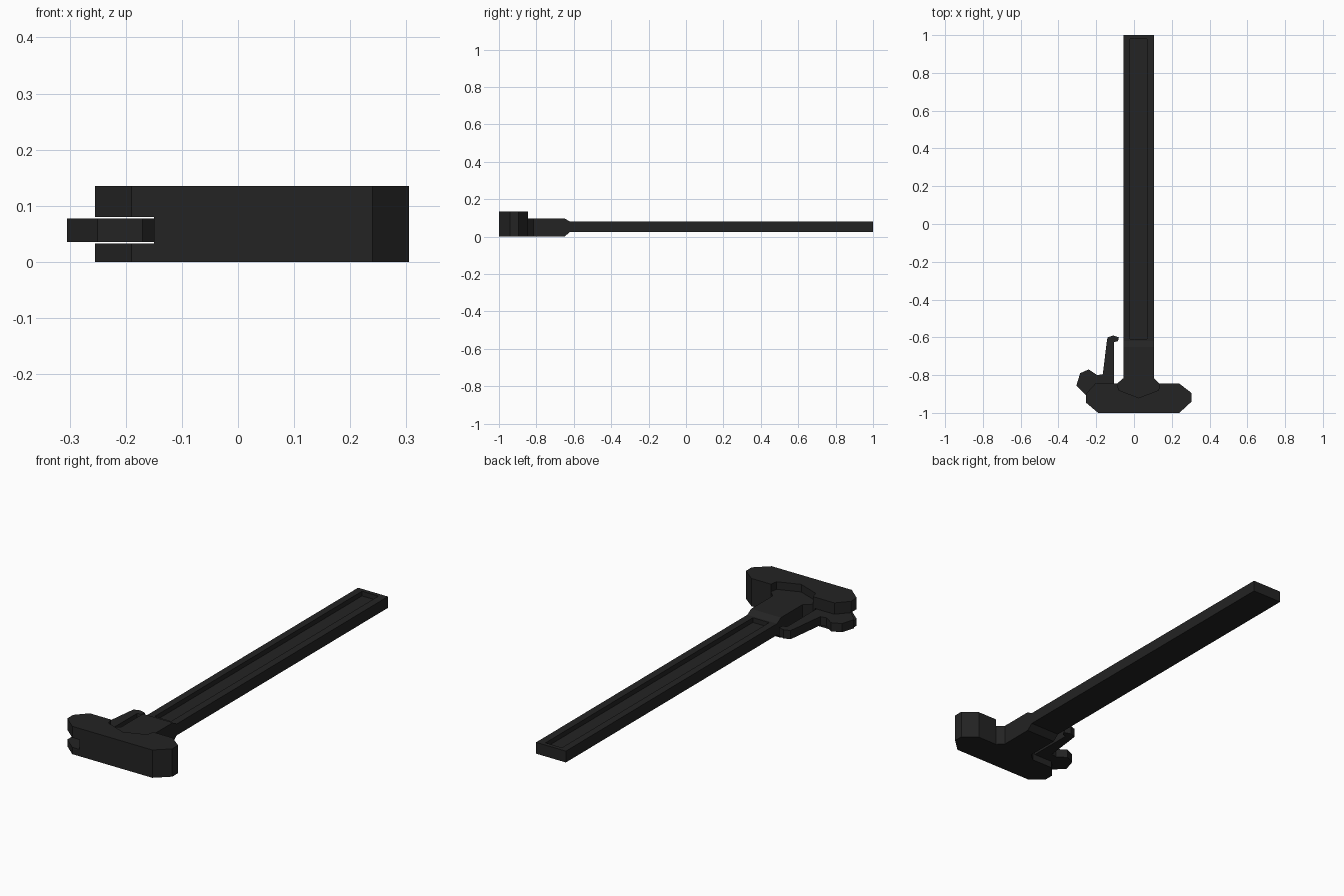
import bpy
import bmesh
from mathutils import Vector

cube = bpy.data.objects.get("Cube")
if cube:
    bpy.data.objects.remove(cube, do_unlink=True)

black = bpy.data.materials.new("matte_black")
black.use_nodes = True
colour = (0.017, 0.017, 0.017, 1)
black.diffuse_color = colour
black.node_tree.nodes["Principled BSDF"].inputs["Base Color"].default_value = colour


def prism(name, outline, axis, low, high):
    """Extrude an outline along x (outline in y, z), y (x, z) or z (x, y)."""
    place = {"x": lambda a, b: (low, a, b),
             "y": lambda a, b: (a, low, b),
             "z": lambda a, b: (a, b, low)}[axis]
    bm = bmesh.new()
    face = bm.faces.new([bm.verts.new(place(a, b)) for a, b in outline])
    extruded = bmesh.ops.extrude_face_region(bm, geom=[face])["geom"]
    shift = Vector([high - low if c == axis else 0 for c in "xyz"])
    bmesh.ops.translate(bm, vec=shift,
                        verts=[g for g in extruded if isinstance(g, bmesh.types.BMVert)])
    bmesh.ops.recalc_face_normals(bm, faces=bm.faces)
    mesh = bpy.data.meshes.new(name)
    bm.to_mesh(mesh)
    bm.free()
    mesh.materials.append(black)
    obj = bpy.data.objects.new(name, mesh)
    bpy.context.collection.objects.link(obj)
    return obj


def cut(target, cutter):
    mod = target.modifiers.new(cutter.name, "BOOLEAN")
    mod.operation = "DIFFERENCE"
    mod.solver = "EXACT"
    mod.object = cutter
    bpy.context.view_layer.objects.active = target
    bpy.ops.object.modifier_apply(modifier=mod.name)
    bpy.data.objects.remove(cutter, do_unlink=True)


# Shared seat where the neck widens into the handle
seat = [(0.135, -0.845), (0.13, -0.88), (0.025, -0.92), (-0.08, -0.88), (-0.09, -0.845)]

# Cross handle with chamfered ends and a through slot for the latch
handle = prism("handle", [(-0.19, -1), (0.24, -1), (0.305, -0.94), (0.305, -0.895),
                          (0.24, -0.845)] + seat +
               [(-0.205, -0.845), (-0.255, -0.9), (-0.255, -0.945)], "z", 0, 0.135)
cut(handle, prism("latch_slot", [(-0.4, -1.1), (-0.15, -1.1), (-0.15, -0.9),
                                 (-0.1, -0.87), (-0.1, -0.7), (-0.4, -0.7)],
                  "z", 0.033, 0.08))

# Neck: flared root, then a block tapering into the bar
prism("neck_flare", [(-0.055, -0.815), (0.105, -0.815)] + seat, "z", 0, 0.098)
prism("neck", [(-0.815, 0), (-0.65, 0), (-0.62, 0.025), (-0.62, 0.08),
               (-0.65, 0.098), (-0.815, 0.098)], "x", -0.055, 0.105)

# Long bar with a channel along its top
bar = prism("bar", [(-0.055, 0.025), (0.105, 0.025), (0.105, 0.08), (-0.055, 0.08)],
            "y", -0.62, 1)
cut(bar, prism("bar_channel", [(-0.02, 0.057), (0.068, 0.057), (0.068, 0.1), (-0.02, 0.1)],
               "y", -0.61, 0.98))

# Latch lever with a thumb pad and a hooked tip
prism("latch", [(-0.305, -0.855), (-0.25, -0.91), (-0.17, -0.91), (-0.15, -0.89),
                (-0.105, -0.86), (-0.105, -0.625), (-0.085, -0.62), (-0.08, -0.6),
                (-0.11, -0.59), (-0.14, -0.6), (-0.145, -0.63), (-0.165, -0.795),
                (-0.195, -0.8), (-0.24, -0.77), (-0.285, -0.79)],
      "z", 0.035, 0.077)
